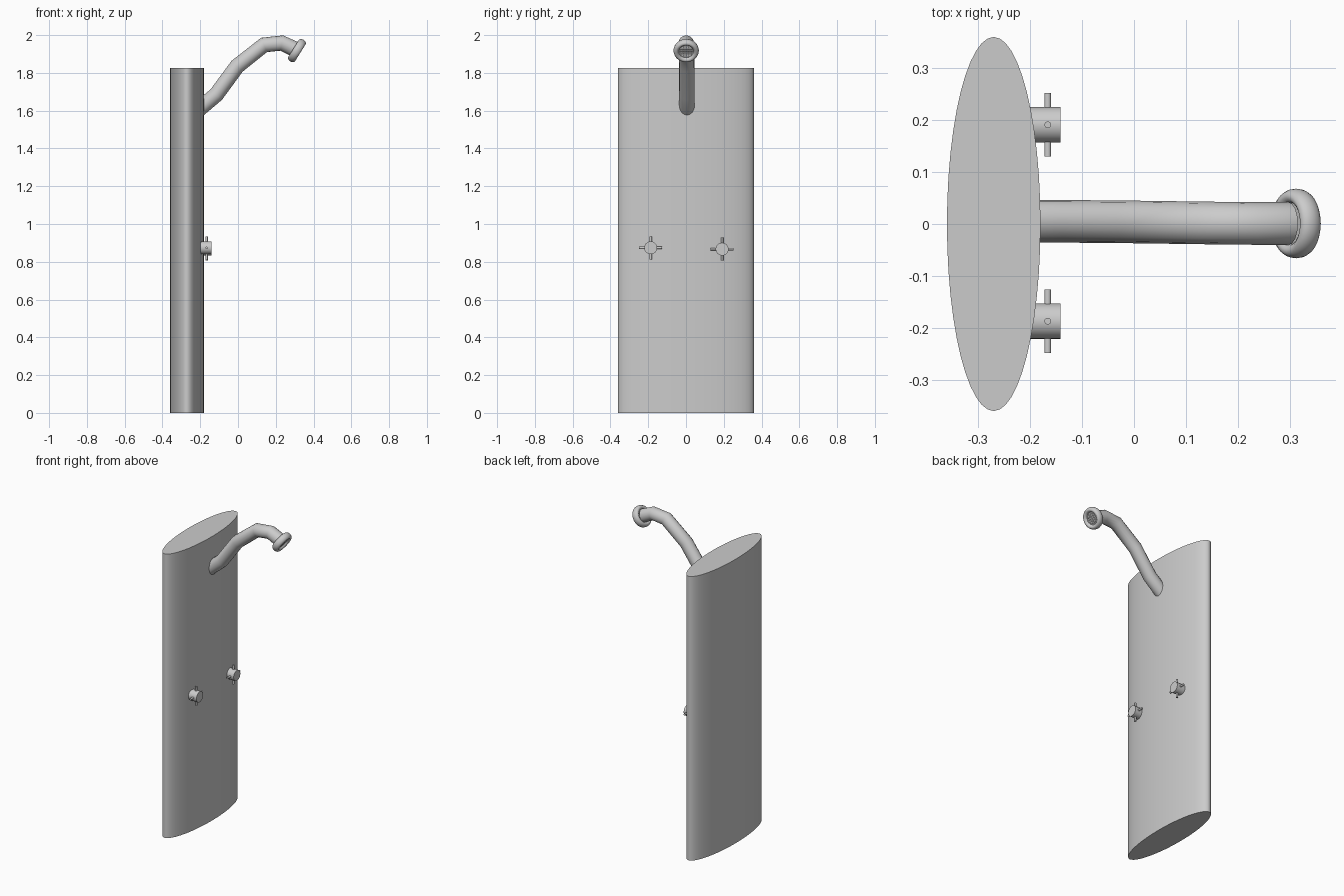
import bpy, bmesh, math
from mathutils import Vector, Matrix

if "Cube" in bpy.data.objects:
    bpy.data.objects.remove(bpy.data.objects["Cube"])


def finish(obj, name):
    obj.name = name
    bpy.ops.object.select_all(action='DESELECT')
    obj.select_set(True)
    bpy.context.view_layer.objects.active = obj
    bpy.ops.object.shade_smooth_by_angle(angle=math.radians(40))
    return obj


def rod(name, a, b, r, n=24):
    a, b = Vector(a), Vector(b)
    bpy.ops.mesh.primitive_cylinder_add(vertices=n, radius=r, depth=(b - a).length,
                                        location=(a + b) / 2)
    o = bpy.context.object
    o.rotation_euler = (b - a).to_track_quat('Z', 'Y').to_euler()
    return finish(o, name)


# Elliptical column
bpy.ops.mesh.primitive_cylinder_add(vertices=48, radius=1, depth=1.825,
                                    location=(-0.27, 0, 0.9125))
col = bpy.context.object
col.scale = (0.09, 0.36, 1)
bpy.ops.object.transform_apply(location=False, rotation=False, scale=True)
finish(col, "column")

# Bent pipe
path = [(-0.21, 0.005, 1.605), (-0.115, 0.005, 1.685), (-0.005, 0.004, 1.835),
        (0.138, 0.002, 1.948), (0.232, 0.001, 1.958), (0.298, 0.001, 1.927)]
cu = bpy.data.curves.new("shower_pipe", 'CURVE')
cu.dimensions = '3D'
sp = cu.splines.new('POLY')
sp.points.add(len(path) - 1)
for p, c in zip(sp.points, path):
    p.co = (*c, 1)
cu.bevel_depth = 0.041
cu.bevel_resolution = 6
cu.use_fill_caps = True
pipe = bpy.data.objects.new("shower_pipe", cu)
bpy.context.collection.objects.link(pipe)
bpy.ops.object.select_all(action='DESELECT')
pipe.select_set(True)
bpy.context.view_layer.objects.active = pipe
bpy.ops.object.convert(target='MESH')
finish(bpy.context.object, "shower_pipe")

# Shower head frame: local z points out of the spray face
axis = Vector((0.85, 0, -0.53)).normalized()
centre = Vector((0.312, 0.001, 1.918))
frame = Matrix.Translation(centre) @ axis.to_track_quat('Z', 'Y').to_matrix().to_4x4()

# Rounded rim, a ring with an oval section
bm = bmesh.new()
N, M = 40, 14
rings = []
for i in range(N):
    a = 2 * math.pi * i / N
    ring = []
    for j in range(M):
        b = 2 * math.pi * j / M
        r = 0.052 + 0.015 * math.cos(b)
        ring.append(bm.verts.new((r * math.cos(a), r * math.sin(a), 0.022 * math.sin(b))))
    rings.append(ring)
for i in range(N):
    for j in range(M):
        p, q, k = rings[i], rings[(i + 1) % N], (j + 1) % M
        bm.faces.new((p[j], q[j], q[k], p[k]))
me = bpy.data.meshes.new("head_rim")
bm.to_mesh(me)
bm.free()
rim = bpy.data.objects.new("head_rim", me)
bpy.context.collection.objects.link(rim)
rim.matrix_world = frame
finish(rim, "head_rim")

# Recessed spray plate with a crossed grid
rod("spray_plate", frame @ Vector((0, 0, -0.012)), frame @ Vector((0, 0, 0.008)), 0.042, 40)
for i in range(-2, 3):
    d = i * 0.013
    h = math.sqrt(0.039 ** 2 - d * d)
    rod("grid_bar", frame @ Vector((d, -h, 0.009)), frame @ Vector((d, h, 0.009)), 0.002, 6)
    rod("grid_bar", frame @ Vector((-h, d, 0.009)), frame @ Vector((h, d, 0.009)), 0.002, 6)

# Two taps with cross handles
for y, z in ((0.191, 0.867), (-0.187, 0.874)):
    rod("tap_body", (-0.225, y, z), (-0.141, y, z), 0.034, 32)
    rod("tap_handle", (-0.166, y - 0.061, z), (-0.166, y + 0.061, z), 0.0065, 16)
    rod("tap_handle", (-0.166, y, z - 0.061), (-0.166, y, z + 0.061), 0.0065, 16)
